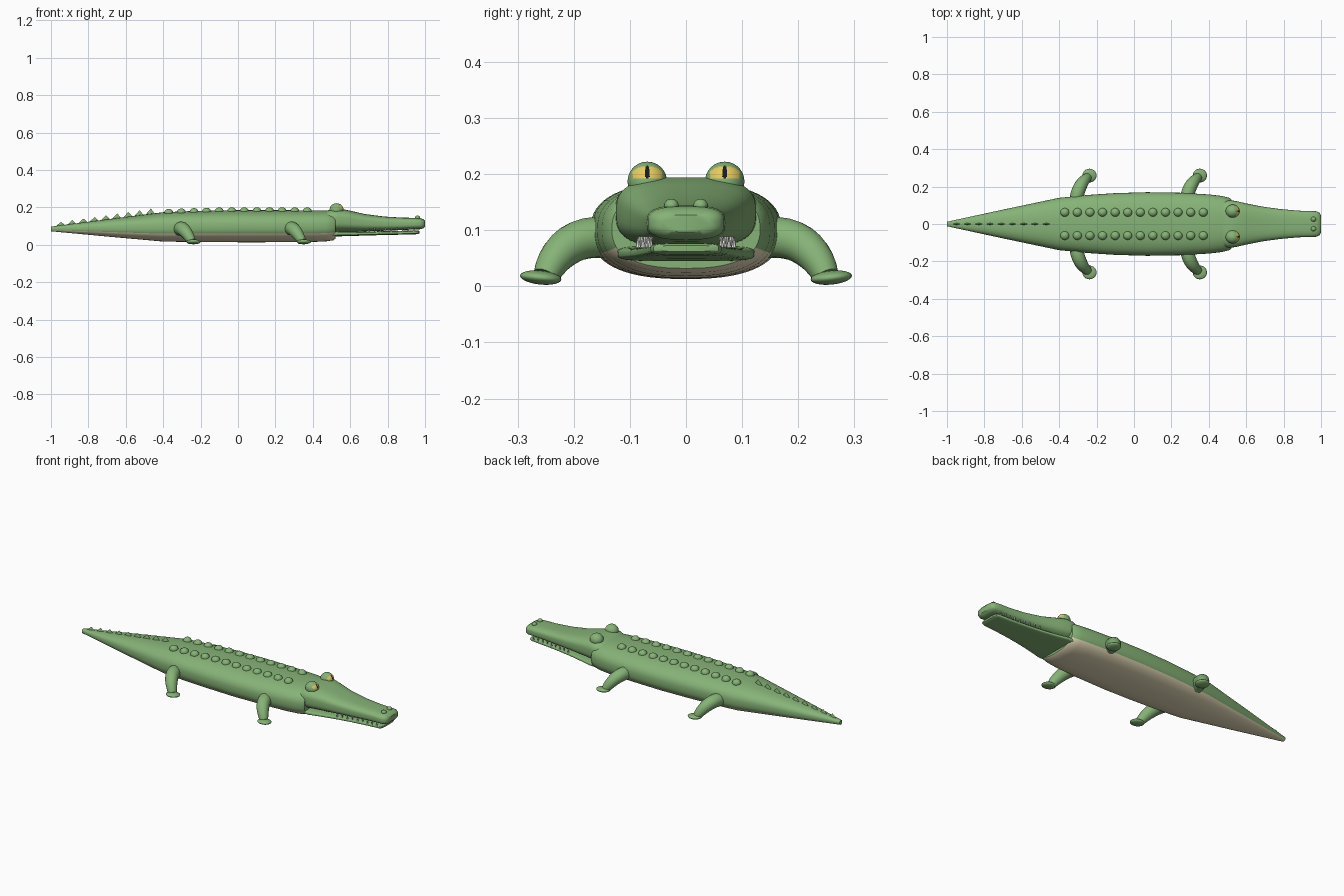
import bpy, bmesh, math
from mathutils import Matrix, Vector

if "Cube" in bpy.data.objects:
    bpy.data.objects.remove(bpy.data.objects["Cube"])


def material(name, rgb):
    m = bpy.data.materials.new(name)
    m.diffuse_color = (*rgb, 1)
    m.use_nodes = True
    m.node_tree.nodes["Principled BSDF"].inputs["Base Color"].default_value = m.diffuse_color
    return m


GREEN = material("skin_green", (0.24, 0.45, 0.185))
CREAM = material("belly_cream", (0.80, 0.72, 0.49))
YELLOW = material("eye_yellow", (0.80, 0.60, 0.12))
BLACK = material("pupil_black", (0.01, 0.01, 0.01))
WHITE = material("tooth_white", (0.85, 0.85, 0.82))


def finish(bm, name, mats, angle=40):
    bmesh.ops.recalc_face_normals(bm, faces=bm.faces)
    me = bpy.data.meshes.new(name)
    bm.to_mesh(me)
    bm.free()
    ob = bpy.data.objects.new(name, me)
    bpy.context.collection.objects.link(ob)
    for m in mats:
        me.materials.append(m)
    bpy.ops.object.select_all(action='DESELECT')
    ob.select_set(True)
    bpy.context.view_layer.objects.active = ob
    bpy.ops.object.shade_smooth_by_angle(angle=math.radians(angle))
    return ob


def loft(name, stations, power, mats, belly=-2.0, n=64):
    """Rounded-box rings along x; stations are (x, half width, low z, high z)."""
    bm = bmesh.new()
    unit = []
    for i in range(n):
        a = 2 * math.pi * i / n
        c, s = math.cos(a), math.sin(a)
        unit.append((math.copysign(abs(c) ** (2 / power), c),
                     math.copysign(abs(s) ** (2 / power), s)))
    rings = [[bm.verts.new((x, u * hw, (lo + hi) / 2 + v * (hi - lo) / 2)) for u, v in unit]
             for x, hw, lo, hi in stations]
    for r0, r1 in zip(rings, rings[1:]):
        for i in range(n):
            j = (i + 1) % n
            f = bm.faces.new((r0[i], r0[j], r1[j], r1[i]))
            if (unit[i][1] + unit[j][1]) / 2 < belly:
                f.material_index = 1
    bm.faces.new(rings[0])
    bm.faces.new(rings[-1])
    return finish(bm, name, mats)


def ball(bm, centre, size, rot=Matrix(), u=20, v=12):
    m = Matrix.Translation(centre) @ rot @ Matrix.Diagonal((*size, 1))
    bmesh.ops.create_uvsphere(bm, u_segments=u, v_segments=v, radius=1, matrix=m)


# Body and tail with pale underside
loft("body", [(-1, 0.012, 0.072, 0.097), (-0.7, 0.077, 0.044, 0.136),
              (-0.4, 0.14, 0.017, 0.174), (-0.25, 0.155, 0.015, 0.18),
              (-0.1, 0.165, 0.014, 0.184), (0.07, 0.17, 0.013, 0.185),
              (0.25, 0.167, 0.014, 0.185), (0.4, 0.158, 0.015, 0.184),
              (0.47, 0.15, 0.018, 0.183), (0.51, 0.14, 0.024, 0.18),
              (0.52, 0.132, 0.032, 0.172)], 2.5, [GREEN, CREAM], belly=-0.45)

# Head with long upper snout
loft("head", [(0.47, 0.118, 0.073, 0.18), (0.5, 0.126, 0.069, 0.192),
              (0.54, 0.124, 0.069, 0.194), (0.6, 0.11, 0.07, 0.182),
              (0.68, 0.094, 0.072, 0.164), (0.78, 0.08, 0.075, 0.151),
              (0.88, 0.071, 0.079, 0.145), (0.94, 0.07, 0.082, 0.144),
              (0.975, 0.068, 0.083, 0.142), (0.992, 0.06, 0.088, 0.136),
              (1.0, 0.045, 0.097, 0.127)], 3, [GREEN])

# Lower jaw, nearly closed
loft("lower_jaw", [(0.48, 0.124, 0.044, 0.074), (0.54, 0.121, 0.045, 0.071),
                   (0.6, 0.107, 0.047, 0.07), (0.68, 0.091, 0.049, 0.071),
                   (0.78, 0.077, 0.052, 0.073), (0.88, 0.067, 0.054, 0.075),
                   (0.95, 0.063, 0.056, 0.077), (0.965, 0.058, 0.059, 0.076),
                   (0.97, 0.045, 0.062, 0.073)], 4, [GREEN])

# Small teeth along the lips, alternating between the jaws
bm = bmesh.new()
for i in range(9):
    x = 0.70 + i * 0.03
    y = 0.091 - (x - 0.7) * 0.14 if x < 0.85 else 0.069
    for s in (-1, 1):
        m = Matrix.Translation((x, s * (y - 0.006), 0.079)) @ Matrix.Rotation(math.pi * (i % 2), 4, 'X')
        bmesh.ops.create_cone(bm, cap_ends=True, segments=8, radius1=0.005, radius2=0.001, depth=0.019, matrix=m)
finish(bm, "teeth", [WHITE])

# Eyes: lids, iris and slit pupil coloured by position
for side, s in (("left", 1), ("right", -1)):
    bm = bmesh.new()
    c = Vector((0.527, s * 0.069, 0.187))
    ball(bm, c, (0.037, 0.035, 0.035), u=96, v=40)
    for f in bm.faces:
        d = f.calc_center_median() - c
        if d.x > 0.015 and abs(d.y) < 0.026 and 0.006 < d.z < 0.0275 - 14 * d.y ** 2:
            slit = 0.0045 * (1 - ((d.z - 0.016) / 0.014) ** 2)
            f.material_index = 2 if abs(d.y) < slit else 1
    finish(bm, side + "_eye", [GREEN, YELLOW, BLACK])

# Nostril bumps
bm = bmesh.new()
for s in (-1, 1):
    ball(bm, (0.96, s * 0.026, 0.144), (0.014, 0.013, 0.012))
finish(bm, "nostrils", [GREEN])

# Two rows of back bumps
bm = bmesh.new()
for i in range(12):
    x = -0.37 + i * 0.0673
    for s in (-1, 1):
        z = 0.179 - 0.008 * max(0, -x - 0.1) / 0.27
        ball(bm, (x, s * 0.062, z), (0.024, 0.023, 0.021))
finish(bm, "back_bumps", [GREEN])

# Thin spikes along the tail
bm = bmesh.new()
for i in range(9):
    x = -0.95 + i * 0.06
    k = (x + 1) / 0.6
    base = 0.097 + 0.077 * k
    h = 0.024 + 0.012 * k
    pts = [bm.verts.new((x + dx, dy, base - 0.003 + 0.13 * dx))
           for dx, dy in ((-0.026, 0), (0, -0.006), (0.026, 0), (0, 0.006))]
    tip = bm.verts.new((x + 0.004, 0, base + h - 0.006))
    bm.faces.new(pts)
    for j in range(4):
        bm.faces.new((pts[j], pts[(j + 1) % 4], tip))
finish(bm, "tail_spikes", [GREEN], 20)


def bezier(p, t):
    """Point (dx, y, z, radius) on a cubic curve."""
    w = ((1 - t) ** 3, 3 * t * (1 - t) ** 2, 3 * t * t * (1 - t), t ** 3)
    return [sum(wi * q[k] for wi, q in zip(w, p)) for k in range(4)]


# Bent legs with flat feet
def leg(name, x, s):
    ctrl = [(0.0, 0.12, 0.082, 0.036), (0.008, 0.195, 0.102, 0.038),
            (0.04, 0.232, 0.062, 0.034), (0.062, 0.25, 0.018, 0.023)]
    path = [bezier(ctrl, i / 10) for i in range(11)]
    bm = bmesh.new()
    n, rings = 20, []
    for i, (dx, y, z, r) in enumerate(path):
        a = Vector(path[max(i - 1, 0)][:3])
        b = Vector(path[min(i + 1, len(path) - 1)][:3])
        q = (b - a).to_track_quat('Z', 'X')
        ring = []
        for k in range(n):
            t = 2 * math.pi * k / n
            p = Vector((dx, y, z)) + q @ Vector((r * math.cos(t), r * math.sin(t), 0))
            ring.append(bm.verts.new((x + p.x, s * p.y, max(p.z, 0.003))))
        rings.append(ring)
    for r0, r1 in zip(rings, rings[1:]):
        for k in range(n):
            bm.faces.new((r0[k], r0[(k + 1) % n], r1[(k + 1) % n], r1[k]))
    bm.faces.new(rings[0])
    bm.faces.new(rings[-1])
    ball(bm, (x + 0.072, s * 0.259, 0.0155), (0.038, 0.037, 0.0125),
         Matrix.Rotation(s * 0.1, 4, 'X'), 24, 12)
    finish(bm, name, [GREEN], 50)


for side, s in (("left", 1), ("right", -1)):
    leg("front_leg_" + side, 0.28, s)
    leg("hind_leg_" + side, -0.31, s)
